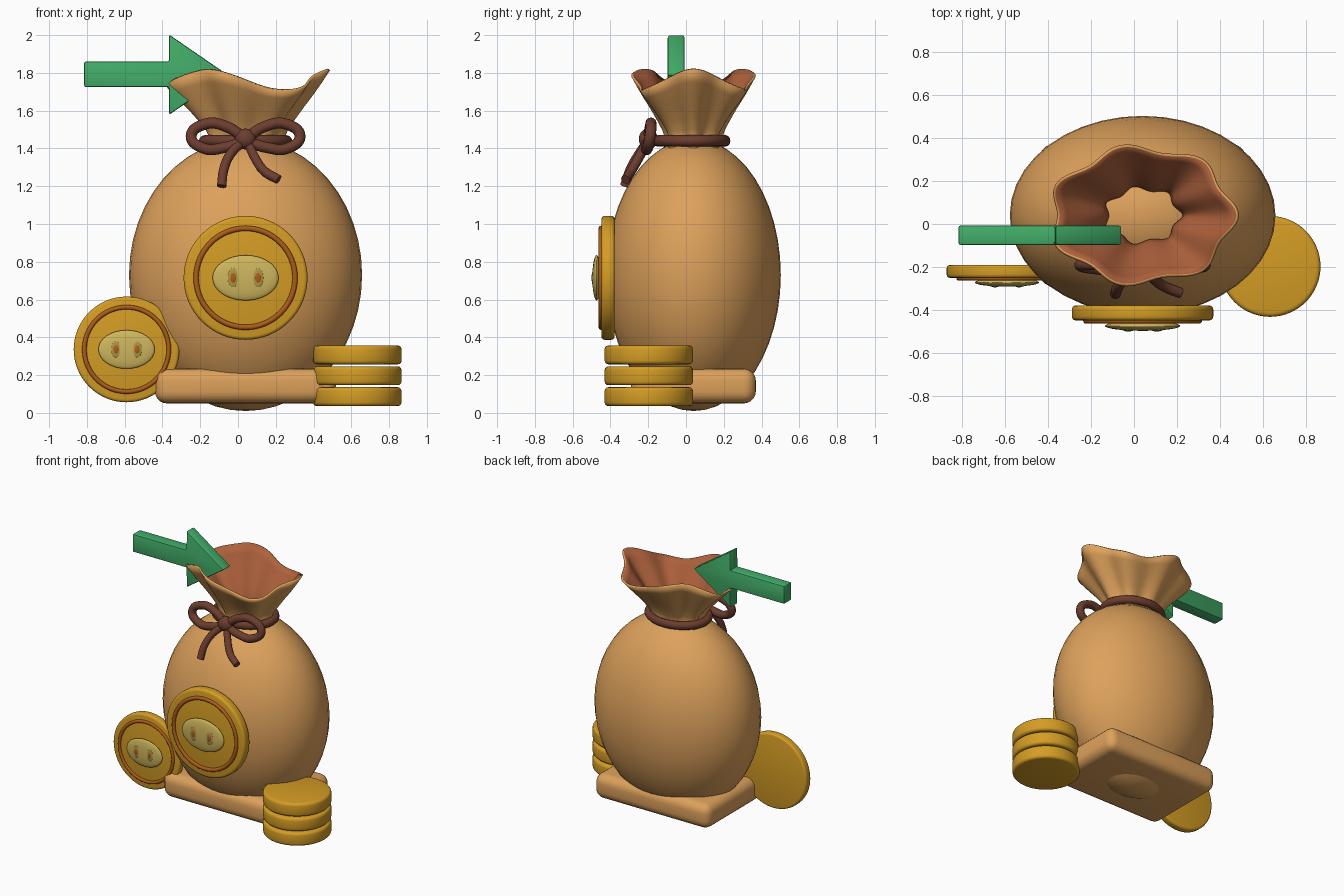
import bpy, bmesh, math
from mathutils import Matrix, Vector

if "Cube" in bpy.data.objects:
    bpy.data.objects.remove(bpy.data.objects["Cube"])


def mat(name, r, g, b):
    m = bpy.data.materials.new(name)
    m.diffuse_color = (r, g, b, 1)
    m.use_nodes = True
    m.node_tree.nodes["Principled BSDF"].inputs["Base Color"].default_value = m.diffuse_color
    return m


CLOTH = mat("tan_cloth", 0.72, 0.355, 0.105)
LINING = mat("brown_lining", 0.42, 0.12, 0.045)
ROPE = mat("dark_rope", 0.15, 0.047, 0.028)
GOLD = mat("gold", 0.66, 0.335, 0.018)
PALE = mat("pale_gold", 0.62, 0.47, 0.11)
OLIVE = mat("olive_gold", 0.43, 0.30, 0.06)
RUST = mat("rust_orange", 0.42, 0.11, 0.01)
GREEN = mat("green", 0.055, 0.42, 0.14)


def finish(name, bm, *mats, angle=40):
    """Turn a bmesh into a smooth-by-angle object."""
    me = bpy.data.meshes.new(name)
    bm.to_mesh(me)
    bm.free()
    ob = bpy.data.objects.new(name, me)
    bpy.context.collection.objects.link(ob)
    for m in mats:
        me.materials.append(m)
    bpy.ops.object.select_all(action='DESELECT')
    bpy.context.view_layer.objects.active = ob
    ob.select_set(True)
    bpy.ops.object.shade_smooth_by_angle(angle=math.radians(angle))
    return ob


def ellipsoid(name, loc, radii, m, u=32, v=16):
    bm = bmesh.new()
    bmesh.ops.create_uvsphere(bm, u_segments=u, v_segments=v, radius=1)
    bmesh.ops.scale(bm, vec=radii, verts=bm.verts)
    bmesh.ops.translate(bm, vec=loc, verts=bm.verts)
    return finish(name, bm, m)


def disc(name, loc, radius, depth, m, bevel, facing_front=False):
    """Rounded-edge disc centred on loc, axis z or y."""
    bm = bmesh.new()
    bmesh.ops.create_cone(bm, cap_ends=True, segments=64, radius1=radius,
                          radius2=radius, depth=depth)
    rim = [e for e in bm.edges if abs(e.verts[0].co.z - e.verts[1].co.z) < 1e-5]
    bmesh.ops.bevel(bm, geom=rim, offset=bevel, segments=3, profile=0.5, affect='EDGES')
    if facing_front:
        bmesh.ops.rotate(bm, matrix=Matrix.Rotation(math.pi / 2, 3, 'X'), verts=bm.verts)
    bmesh.ops.translate(bm, vec=loc, verts=bm.verts)
    return finish(name, bm, m)


def torus(name, loc, major, minor, m, axis_y=False, squash=1.0):
    bm = bmesh.new()
    n, k = 64, 12
    vs = []
    for i in range(n):
        a = 2 * math.pi * i / n
        for j in range(k):
            b = 2 * math.pi * j / k
            r = major + minor * math.cos(b)
            vs.append(bm.verts.new((r * math.cos(a), r * math.sin(a) * squash,
                                    minor * math.sin(b))))
    for i in range(n):
        for j in range(k):
            i2, j2 = (i + 1) % n, (j + 1) % k
            bm.faces.new([vs[i * k + j], vs[i2 * k + j], vs[i2 * k + j2], vs[i * k + j2]])
    if axis_y:
        bmesh.ops.rotate(bm, matrix=Matrix.Rotation(math.pi / 2, 3, 'X'), verts=bm.verts)
    bmesh.ops.translate(bm, vec=loc, verts=bm.verts)
    return finish(name, bm, m, angle=60)


def cord(name, pts, radius):
    """Round cord through the given points."""
    cu = bpy.data.curves.new(name, 'CURVE')
    cu.dimensions = '3D'
    cu.bevel_depth = radius
    cu.bevel_resolution = 4
    cu.use_fill_caps = True
    sp = cu.splines.new('BEZIER')
    sp.bezier_points.add(len(pts) - 1)
    for p, co in zip(sp.bezier_points, pts):
        p.co = Vector(co)
        p.handle_left_type = p.handle_right_type = 'AUTO'
    cu.materials.append(ROPE)
    ob = bpy.data.objects.new(name, cu)
    bpy.context.collection.objects.link(ob)
    bpy.ops.object.select_all(action='DESELECT')
    bpy.context.view_layer.objects.active = ob
    ob.select_set(True)
    bpy.ops.object.convert(target='MESH')
    bpy.ops.object.shade_smooth_by_angle(angle=math.radians(50))


CX = CY = 0.04

# Sack body
ellipsoid("sack_body", (CX, CY, 0.73), (0.617, 0.462, 0.72), CLOTH, 40, 24)

# Rounded base slab
bm = bmesh.new()
bmesh.ops.create_cube(bm, size=1)
bmesh.ops.scale(bm, vec=(0.96, 0.66, 0.185), verts=bm.verts)
bmesh.ops.bevel(bm, geom=bm.edges[:], offset=0.065, segments=5, profile=0.5, affect='EDGES')
bmesh.ops.translate(bm, vec=(CX, CY, 0.1425), verts=bm.verts)
finish("sack_base", bm, CLOTH)

# Flared mouth with seven folds and a wavy rim: (height fraction, radius, fold depth)
profile = [(-0.17, 0.21, 0.07), (0, 0.185, 0.08), (0.17, 0.208, 0.08), (0.34, 0.248, 0.075),
           (0.51, 0.292, 0.07), (0.68, 0.34, 0.065), (0.84, 0.383, 0.06), (1, 0.422, 0.06)]
N = 112
bm = bmesh.new()
rings = []
for t, r, fold in profile:
    ring = []
    for j in range(N):
        a = 2 * math.pi * j / N
        rr = r * (1 + fold * math.cos(7 * a))
        wave = 0.055 * max(t, 0) ** 1.5 * math.cos(3 * a)
        ring.append(bm.verts.new((CX + rr * math.cos(a), CY + 0.75 * rr * math.sin(a),
                                  1.44 + 0.32 * t + wave)))
    rings.append(ring)
for lo, hi in zip(rings, rings[1:]):
    for j in range(N):
        k = (j + 1) % N
        bm.faces.new([lo[j], lo[k], hi[k], hi[j]])
mouth = finish("sack_mouth", bm, CLOTH, LINING, angle=60)
sol = mouth.modifiers.new("wall", 'SOLIDIFY')
sol.thickness = 0.014
sol.offset = -1
sol.material_offset = 1
sol.material_offset_rim = 0

# Tie rope, bow loops, tails and knot
torus("neck_rope", (CX, 0.03, 1.44), 0.217, 0.03, ROPE, squash=0.83)
ellipsoid("bow_knot", (CX, -0.2, 1.45), (0.057, 0.05, 0.055), ROPE)
loop = [(0.0, -0.2, 1.45), (0.1, -0.19, 1.515), (0.21, -0.185, 1.53), (0.288, -0.19, 1.465),
        (0.22, -0.205, 1.4), (0.11, -0.21, 1.405), (0.0, -0.2, 1.44)]
for side, label in ((-1, "left"), (1, "right")):
    cord("bow_loop_" + label, [(CX + side * x, y, z) for x, y, z in loop], 0.029)
cord("bow_tail_left", [(0.03, -0.2, 1.44), (-0.04, -0.25, 1.37), (-0.075, -0.295, 1.29),
                       (-0.087, -0.325, 1.2)], 0.025)
cord("bow_tail_right", [(0.05, -0.2, 1.44), (0.09, -0.25, 1.35), (0.14, -0.29, 1.28),
                        (0.215, -0.32, 1.235)], 0.025)


# Standing coins with ring, oval boss and two oval slots
def coin(name, x, y, z, s):
    """y is the front face of the disc."""
    disc(name + "_disc", (x, y + 0.035 * s, z), 0.328 * s, 0.07 * s, GOLD, 0.018 * s, True)
    torus(name + "_ring", (x, y - 0.001, z), 0.262 * s, 0.014 * s, RUST, True)
    ellipsoid(name + "_boss", (x, y - 0.025 * s, z), (0.175 * s, 0.023 * s, 0.12 * s), PALE)
    for sx in (-1, 1):
        px = x + sx * 0.066 * s
        ellipsoid(name + "_slot", (px, y - 0.0445 * s, z),
                  (0.028 * s, 0.005 * s, 0.05 * s), OLIVE, 24, 12)
        ellipsoid(name + "_slot_core", (px, y - 0.047 * s, z),
                  (0.016 * s, 0.005 * s, 0.028 * s), RUST, 24, 12)


coin("front_coin", CX, -0.448, 0.715, 1.0)
coin("side_coin", -0.59, -0.25, 0.336, 0.853)

# Stack of lying coins
for i in range(3):
    disc("stacked_coin", (0.632, -0.197, 0.086 + 0.1105 * i), 0.234, 0.1, GOLD, 0.02)

# Arrow pointing into the mouth
outline = [(-0.815, 1.725), (-0.365, 1.725), (-0.365, 1.578), (-0.055, 1.79),
           (-0.365, 2.003), (-0.365, 1.86), (-0.815, 1.86)]
bm = bmesh.new()
face = bm.faces.new([bm.verts.new((x, -0.097, z)) for x, z in outline])
ext = bmesh.ops.extrude_face_region(bm, geom=[face])
bmesh.ops.translate(bm, vec=(0, 0.09, 0),
                    verts=[v for v in ext["geom"] if isinstance(v, bmesh.types.BMVert)])
bmesh.ops.recalc_face_normals(bm, faces=bm.faces)
bmesh.ops.bevel(bm, geom=bm.edges[:], offset=0.01, segments=2, profile=0.5, affect='EDGES')
finish("arrow", bm, GREEN, angle=30)
